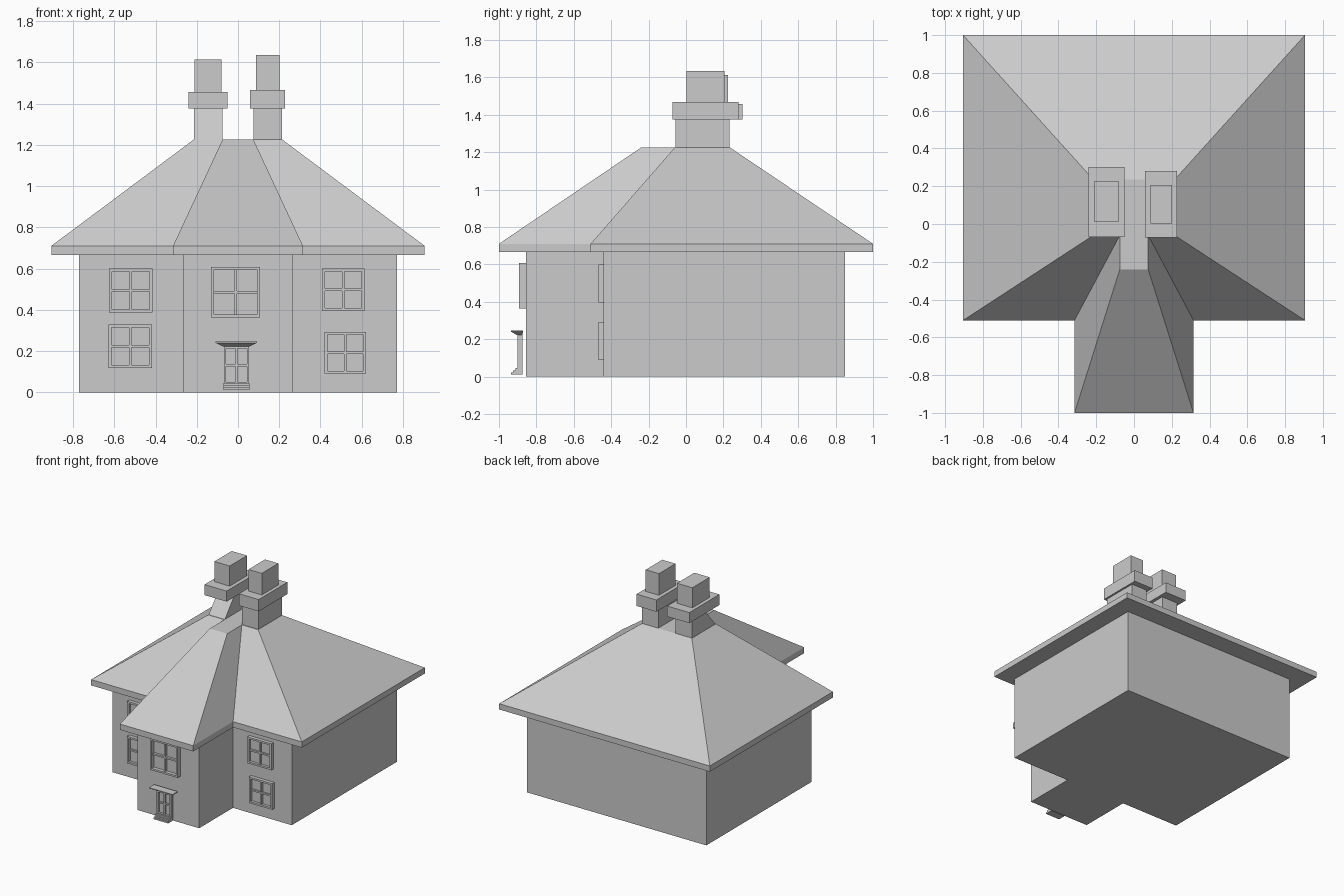
import bpy, bmesh

cube = bpy.data.objects.get("Cube")
if cube:
    bpy.data.objects.remove(cube, do_unlink=True)

grey = bpy.data.materials.new("plain grey")
grey.use_nodes = True
grey.diffuse_color = (0.6, 0.6, 0.6, 1)
grey.node_tree.nodes["Principled BSDF"].inputs["Base Color"].default_value = (0.6, 0.6, 0.6, 1)


def finish(name, bm):
    bmesh.ops.recalc_face_normals(bm, faces=bm.faces)
    mesh = bpy.data.meshes.new(name)
    bm.to_mesh(mesh)
    bm.free()
    mesh.materials.append(grey)
    obj = bpy.data.objects.new(name, mesh)
    bpy.context.scene.collection.objects.link(obj)
    return obj


def loft(bm, *rings):
    """Skin a stack of matching outlines, each a (points, z) pair, and cap both ends."""
    loops = [[bm.verts.new((x, y, z)) for x, y in pts] for pts, z in rings]
    for low, high in zip(loops, loops[1:]):
        n = len(low)
        for i in range(n):
            j = (i + 1) % n
            bm.faces.new((low[i], low[j], high[j], high[i]))
    bm.faces.new(loops[0][::-1])
    bm.faces.new(loops[-1])


def rect(x0, x1, y0, y1):
    return [(x0, y0), (x1, y0), (x1, y1), (x0, y1)]


def box(bm, x0, x1, y0, y1, z0, z1):
    loft(bm, (rect(x0, x1, y0, y1), z0), (rect(x0, x1, y0, y1), z1))


def tee(wide, wing, front, inner, back):
    """Mirrored T outline: wide body with a narrower wing to the front."""
    half = [(wing, front), (wing, inner), (wide, inner), (wide, back)]
    return half + [(-x, y) for x, y in reversed(half)]


# Walls
bm = bmesh.new()
plan = tee(0.77, 0.265, -0.855, -0.44, 0.85)
loft(bm, (plan, 0), (plan, 0.67))
finish("walls", bm)

# Hipped roof with a square-edged eave and flat top
bm = bmesh.new()
eave = tee(0.905, 0.315, -1, -0.51, 1)
loft(bm, (eave, 0.665), (eave, 0.71), (tee(0.215, 0.075, -0.24, -0.06, 0.235), 1.225))
finish("roof", bm)


# Chimneys: shaft, collar and stack, the shaft front may lean back
def chimney(name, shaft, lean, collar, collar_top, stack, top):
    x0, x1, y0, y1 = shaft
    bm = bmesh.new()
    loft(bm, (rect(x0, x1, y0, y1), 1.2), (rect(x0, x1, y0, y1), 1.225),
         (rect(x0, x1, y0 + lean, y1), 1.38))
    box(bm, *collar, 1.375, collar_top)
    box(bm, *stack, collar_top - 0.01, top)
    finish(name, bm)


chimney("right_chimney", (-0.213, -0.075, -0.055, 0.233), 0.13,
        (-0.24, -0.05, -0.068, 0.302), 1.457, (-0.212, -0.08, 0.012, 0.225), 1.613)
chimney("left_chimney", (0.075, 0.213, -0.055, 0.233), 0,
        (0.058, 0.228, -0.072, 0.28), 1.467, (0.088, 0.202, 0.003, 0.206), 1.635)


# Windows: outer frame, sunk pane and cross bars
def window(name, x0, x1, z0, z1, front, wall, rim=0.014, bar=0.006):
    bm = bmesh.new()
    box(bm, x0, x0 + rim, front, wall, z0, z1)
    box(bm, x1 - rim, x1, front, wall, z0, z1)
    box(bm, x0 + rim, x1 - rim, front, wall, z0, z0 + rim)
    box(bm, x0 + rim, x1 - rim, front, wall, z1 - rim, z1)
    depth = wall - front
    cx, cz = (x0 + x1) / 2, (z0 + z1) / 2
    bar_front = front + depth * 0.25
    pane = front + depth * 0.7
    box(bm, x0 + rim, x1 - rim, pane, wall, z0 + rim, z1 - rim)
    box(bm, cx - bar, cx + bar, bar_front, pane, z0 + rim, z1 - rim)
    for a, b in ((x0 + rim, cx - bar), (cx + bar, x1 - rim)):
        box(bm, a, b, bar_front, pane, cz - bar, cz + bar)
    return finish(name, bm)


window("upper_right_window", -0.625, -0.415, 0.387, 0.6, -0.467, -0.438)
window("lower_right_window", -0.627, -0.418, 0.118, 0.328, -0.467, -0.438)
window("upper_left_window", 0.407, 0.613, 0.395, 0.6, -0.467, -0.438)
window("lower_left_window", 0.42, 0.62, 0.09, 0.293, -0.467, -0.438)
window("wing_window", -0.13, 0.106, 0.363, 0.608, -0.893, -0.853)

# Glazed door with a lower panel, tapered canopy and steps
window("door", -0.068, 0.053, 0.04, 0.222, -0.9, -0.874, 0.01, 0.005)

bm = bmesh.new()
loft(bm, (rect(-0.072, 0.057, -0.903, -0.874), 0.222),
     (rect(-0.11, 0.092, -0.935, -0.872), 0.24),
     (rect(-0.11, 0.092, -0.935, -0.872), 0.246))
finish("door_canopy", bm)

bm = bmesh.new()
for i in range(3):
    box(bm, -0.07, 0.055, -0.936 + i * 0.012, -0.874, 0.012 + i * 0.011, 0.023 + i * 0.011)
finish("door_steps", bm)
